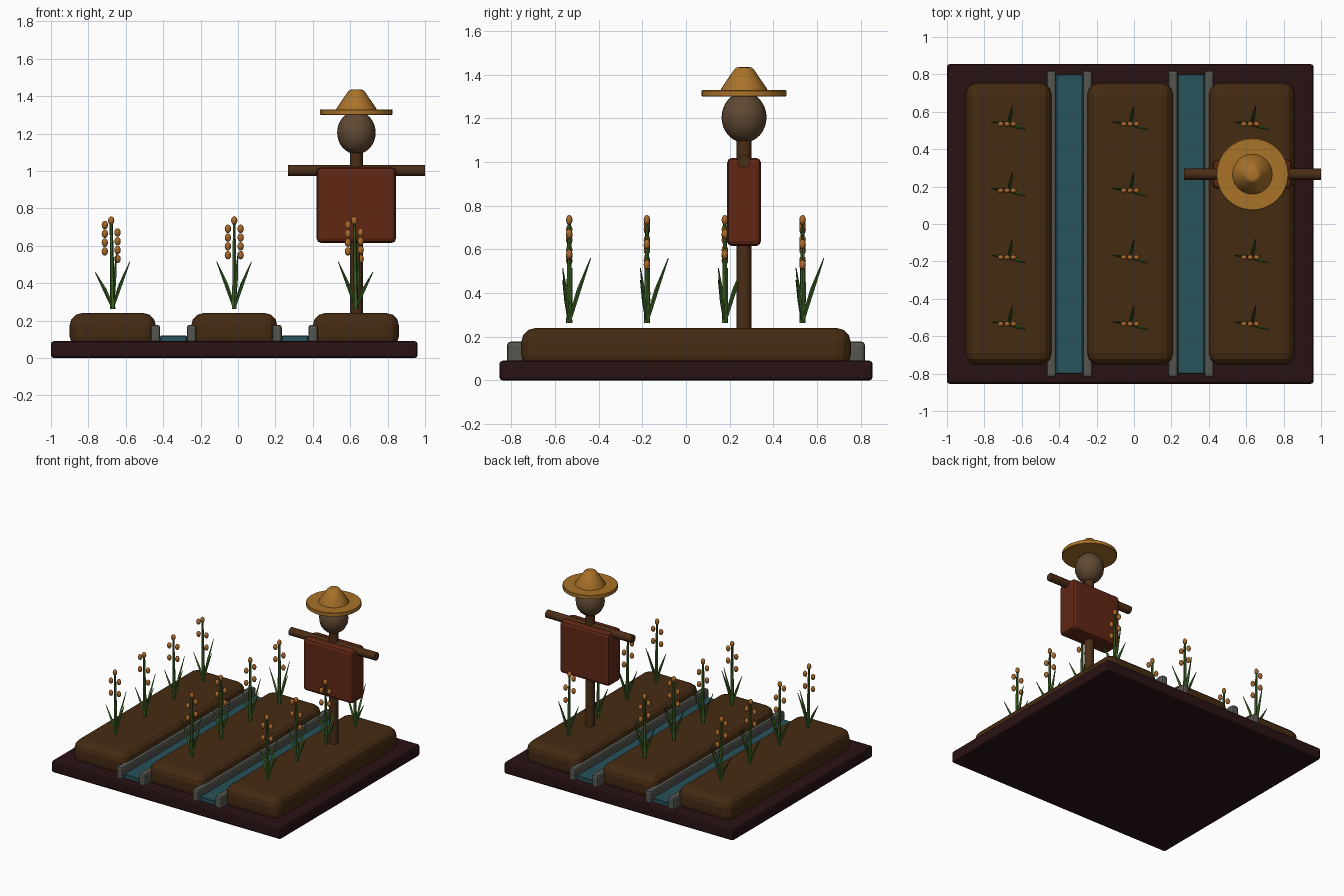
import bpy, bmesh, math
from mathutils import Vector, Matrix

if "Cube" in bpy.data.objects:
    bpy.data.objects.remove(bpy.data.objects["Cube"])


def mat(name, r, g, b):
    m = bpy.data.materials.new(name)
    m.diffuse_color = (r, g, b, 1)
    m.use_nodes = True
    m.node_tree.nodes["Principled BSDF"].inputs["Base Color"].default_value = m.diffuse_color
    return m


SOIL = mat("dark_soil", .022, .006, .007)
EARTH = mat("brown_earth", .06, .024, .006)
WATER = mat("water_teal", .022, .085, .105)
STONE = mat("grey_stone", .09, .09, .08)
WOOD = mat("wood", .07, .026, .008)
CLOTH = mat("rust_cloth", .12, .02, .007)
SACK = mat("sackcloth", .115, .065, .032)
STRAW = mat("straw", .40, .17, .022)
LEAF = mat("leaf_green", .045, .125, .018)
GRAIN = mat("ripe_grain", .40, .14, .024)


def finish(name, bm, material, smooth=None):
    me = bpy.data.meshes.new(name)
    bmesh.ops.recalc_face_normals(bm, faces=bm.faces)
    bm.to_mesh(me)
    bm.free()
    me.materials.append(material)
    ob = bpy.data.objects.new(name, me)
    bpy.context.collection.objects.link(ob)
    if smooth:
        bpy.ops.object.select_all(action='DESELECT')
        ob.select_set(True)
        bpy.context.view_layer.objects.active = ob
        bpy.ops.object.shade_smooth_by_angle(angle=math.radians(smooth))
    return ob


def box(name, x, y, z, material, bevel=0, segments=2):
    """Bevelled box from (min, max) ranges."""
    bm = bmesh.new()
    bmesh.ops.create_cube(bm, size=1)
    for v in bm.verts:
        v.co = Vector(r[0] + (c + .5) * (r[1] - r[0]) for r, c in zip((x, y, z), v.co))
    if bevel:
        bmesh.ops.bevel(bm, geom=bm.edges[:], offset=bevel, segments=segments,
                        profile=.5, affect='EDGES')
    return finish(name, bm, material)


def rod(bm, a, b, r1, r2, sides):
    """Tapered rod between two points."""
    a, b = Vector(a), Vector(b)
    d = b - a
    m = Matrix.Translation((a + b) / 2) @ d.to_track_quat('Z', 'Y').to_matrix().to_4x4()
    bmesh.ops.create_cone(bm, cap_ends=True, segments=sides, radius1=r1, radius2=r2,
                          depth=d.length, matrix=m)


def lathe(name, profile, x, y, sides, material):
    """Closed solid of revolution from (radius, z) points."""
    bm = bmesh.new()
    rings = [[bm.verts.new((x + r * math.cos(t * math.tau / sides),
                            y + r * math.sin(t * math.tau / sides), z))
              for t in range(sides)] for r, z in profile]
    for lo, hi in zip(rings, rings[1:]):
        for i in range(sides):
            j = (i + 1) % sides
            bm.faces.new((lo[i], lo[j], hi[j], hi[i]))
    bm.faces.new(rings[0][::-1])
    bm.faces.new(rings[-1])
    return finish(name, bm, material, 35)


# ground slab and planting beds
box("ground_slab", (-1, .96), (-.855, .855), (0, .09), SOIL, .015)
BEDS = (-.67, -.02, .63)
for n, x in enumerate(BEDS):
    box(f"bed_{n + 1}", (x - .23, x + .23), (-.755, .755), (.05, .24), EARTH, .065, 3)

# irrigation channels with stone kerbs
for n, x in enumerate((-.345, .305)):
    box(f"water_{n + 1}", (x - .071, x + .071), (-.80, .80), (.08, .12), WATER, .004, 1)
    for side, s in (("left", -1), ("right", 1)):
        c = x + s * .097
        box(f"kerb_{n + 1}_{side}", (c - .026, c + .026), (-.82, .82), (.075, .177), STONE, .015)

# crops: stem, three blades and alternating grains
ROWS = (-.535, -.179, .178, .534)
for i, x in enumerate(BEDS):
    for j, y in enumerate(ROWS):
        lean = 0 if i == 1 else -.008
        stalk = bmesh.new()
        rod(stalk, (x, y, .262), (x + lean, y, .73), .014, .008, 6)
        tips = ((-.094, .012, .46 if i == 0 else .515),
                (.092, -.03, .46 if i == 2 else .515), (.02, .098, .56))
        for dx, dy, z in tips:
            mid = (x + dx * .45, y + dy * .45, .27 + (z - .27) * .5)
            rod(stalk, (x, y, .27), mid, .008, .010, 4)
            rod(stalk, mid, (x + dx, y + dy, z), .010, .002, 4)
        finish(f"crop_stalk_{i + 1}_{j + 1}", stalk, LEAF)

        ears = bmesh.new()
        flip = -1 if j % 2 else 1
        for k in range(5):
            side = 0 if k == 0 else (flip if k % 2 else -flip)
            z = .738 - k * .047 - (.02 * side if i != 1 else 0)
            if k == 0:
                z = .735
            m = Matrix.Translation((x + lean + side * .034, y, z)) @ Matrix.Diagonal((.017, .015, .023, 1))
            bmesh.ops.create_uvsphere(ears, u_segments=8, v_segments=6, radius=1, matrix=m)
        finish(f"crop_grains_{i + 1}_{j + 1}", ears, GRAIN, 60)

# scarecrow
SX, SY = .633, .266
post = bmesh.new()
rod(post, (SX, SY, .2), (SX, SY, 1.16), .034, .034, 12)
finish("scarecrow_post", post, WOOD, 40)
bar = bmesh.new()
rod(bar, (.266, SY, 1.002), (1.0, SY, 1.002), .03, .03, 12)
finish("scarecrow_crossbar", bar, WOOD, 40)
box("scarecrow_shirt", (.42, .845), (SY - .078, SY + .078), (.615, 1.02), CLOTH, .024)
head = bmesh.new()
bmesh.ops.create_uvsphere(head, u_segments=24, v_segments=16, radius=1,
                          matrix=Matrix.Translation((SX, SY, 1.205))
                          @ Matrix.Diagonal((.103, .103, .115, 1)))
finish("scarecrow_head", head, SACK, 60)
lathe("hat_brim", [(.19, 1.30), (.194, 1.303), (.194, 1.327), (.19, 1.33)], SX, SY, 32, STRAW)
lathe("hat_crown", [(.108, 1.32), (.106, 1.335), (.045, 1.425), (.036, 1.433), (.025, 1.435)],
      SX, SY, 32, STRAW)
